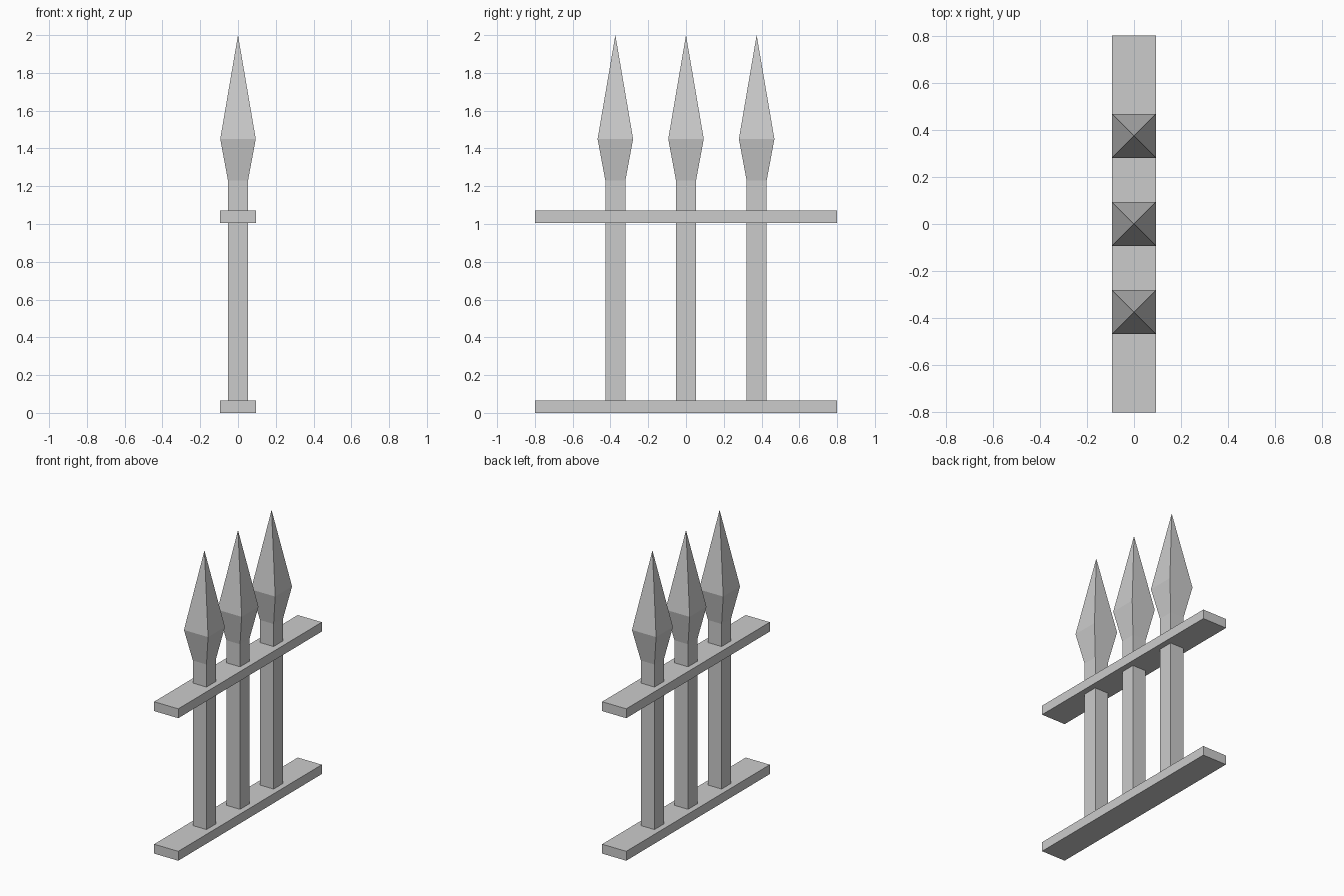
import bpy
import bmesh

cube = bpy.data.objects.get("Cube")
if cube:
    bpy.data.objects.remove(cube, do_unlink=True)

# Single grey metal
GREY = (0.6, 0.6, 0.6, 1)
metal = bpy.data.materials.new("grey metal")
metal.use_nodes = True
metal.diffuse_color = GREY
metal.node_tree.nodes["Principled BSDF"].inputs["Base Color"].default_value = GREY


def loft(name, profile, y=0.0):
    """Stack rectangles of (half_x, half_y, z); a zero size makes a point."""
    bm = bmesh.new()
    rings = []
    for hx, hy, z in profile:
        corners = [(-1, -1), (1, -1), (1, 1), (-1, 1)] if hx else [(0, 0)]
        rings.append([bm.verts.new((sx * hx, sy * hy, z)) for sx, sy in corners])
    for low, high in zip(rings, rings[1:]):
        for i in range(4):
            j = (i + 1) % 4
            if len(high) == 1:
                bm.faces.new((low[i], low[j], high[0]))
            else:
                bm.faces.new((low[i], low[j], high[j], high[i]))
    bm.faces.new(rings[0][::-1])
    if len(rings[-1]) > 1:
        bm.faces.new(rings[-1])
    mesh = bpy.data.meshes.new(name)
    bm.to_mesh(mesh)
    bm.free()
    mesh.materials.append(metal)
    obj = bpy.data.objects.new(name, mesh)
    obj.location.y = y
    bpy.context.collection.objects.link(obj)
    return obj


POST = 0.053
WIDE = 0.094

# Horizontal rails
for name, z in (("bottom_rail", 0.0), ("top_rail", 1.005)):
    loft(name, [(WIDE, 0.8, z), (WIDE, 0.8, z + 0.066)])

# Square posts, each flaring into a pointed spear head
for name, y in (("front_post", -0.374), ("middle_post", 0), ("back_post", 0.374)):
    loft(name, [(POST, POST, 0.02), (POST, POST, 1.23),
                (WIDE, WIDE, 1.45), (0, 0, 2.0)], y)
